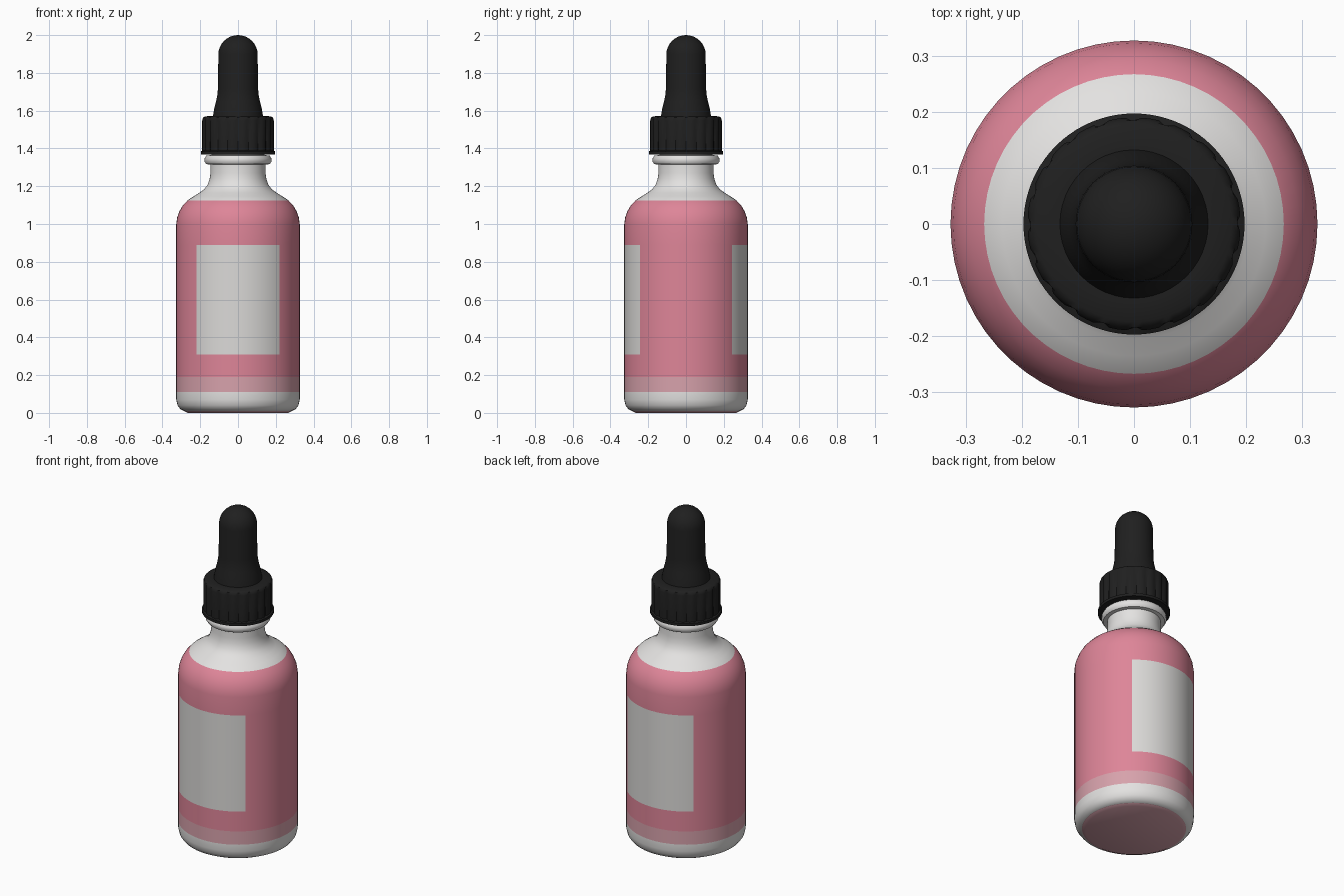
import bpy, bmesh, math

if "Cube" in bpy.data.objects:
    bpy.data.objects.remove(bpy.data.objects["Cube"])


def material(name, rgb):
    m = bpy.data.materials.new(name)
    m.diffuse_color = (*rgb, 1)
    m.use_nodes = True
    m.node_tree.nodes["Principled BSDF"].inputs["Base Color"].default_value = m.diffuse_color
    return m


WHITE = material("white_glass", (0.77, 0.76, 0.75))
PINK = material("pink", (0.73, 0.235, 0.315))
PALE = material("pale_pink", (0.68, 0.36, 0.41))
LABEL = material("label_white", (0.71, 0.70, 0.685))
BLACK = material("black_rubber", (0.014, 0.014, 0.014))


def lathe(name, profile, mats, segs=60, rule=None, groove=None):
    """Spin (radius, z) points about z; angle 0 faces the front (-y)."""
    bm = bmesh.new()
    rings = []
    for r, z in profile:
        ring = []
        for i in range(segs):
            a = 2 * math.pi * i / segs
            rr = r - (groove(i, r, z) if groove else 0)
            ring.append(bm.verts.new((rr * math.sin(a), -rr * math.cos(a), z)))
        rings.append(ring)
    for lo, hi in zip(rings, rings[1:]):
        for i in range(segs):
            j = (i + 1) % segs
            bm.faces.new((lo[i], lo[j], hi[j], hi[i]))
    bmesh.ops.remove_doubles(bm, verts=bm.verts, dist=1e-5)
    bmesh.ops.recalc_face_normals(bm, faces=bm.faces)
    for f in bm.faces:
        f.smooth = True
        if rule:
            f.material_index = rule(f.calc_center_median())
    me = bpy.data.meshes.new(name)
    bm.to_mesh(me)
    bm.free()
    for m in mats:
        me.materials.append(m)
    me.set_sharp_from_angle(angle=math.radians(40))
    ob = bpy.data.objects.new(name, me)
    bpy.context.collection.objects.link(ob)
    return ob


# Bottle: painted bands by height, labels on front and back by direction
def bottle_colour(c):
    r = math.hypot(c.x, c.y)
    if c.z < 0.012 and r < 0.29:
        return 2
    if c.z < 0.11:
        return 0
    if c.z < 0.19:
        return 2
    if c.z > 1.125:
        return 0
    angle = math.degrees(math.atan2(abs(c.x), abs(c.y)))
    if 0.31 < c.z < 0.89 and angle < 42:
        return 3
    return 1


lathe("bottle", [
    (0, 0.008), (0.27, 0.008), (0.285, 0.01), (0.305, 0.02), (0.32, 0.04),
    (0.327, 0.07), (0.327, 0.11), (0.327, 0.19), (0.327, 0.31), (0.327, 0.89),
    (0.327, 1.0), (0.322, 1.035), (0.31, 1.068), (0.293, 1.097), (0.267, 1.125),
    (0.235, 1.147), (0.205, 1.165), (0.178, 1.185), (0.16, 1.21), (0.15, 1.24),
    (0.146, 1.27), (0.146, 1.315), (0.168, 1.317), (0.177, 1.33), (0.177, 1.347),
    (0.168, 1.362), (0.14, 1.365), (0.14, 1.38), (0, 1.38),
], [WHITE, PINK, PALE, LABEL], rule=bottle_colour)

# Base foot touching the ground
lathe("bottle_base", [(0, 0), (0.265, 0), (0.283, 0.009), (0, 0.009)], [PALE])


# Screw cap with narrow vertical grooves
def cap_groove(i, r, z):
    return 0.008 if i % 4 == 0 and r > 0.18 and 1.385 < z < 1.56 else 0


lathe("screw_cap", [
    (0, 1.368), (0.185, 1.368), (0.197, 1.368), (0.197, 1.384), (0.19, 1.388),
    (0.19, 1.548), (0.185, 1.563), (0.174, 1.57), (0.135, 1.572), (0, 1.572),
], [BLACK], segs=80, groove=cap_groove)

# Rubber bulb with flared collar and domed tip
dome = [(0.104 * math.cos(t), 1.897 + 0.103 * math.sin(t))
        for t in (math.pi / 2 * k / 8 for k in range(9))]
lathe("dropper_bulb", [
    (0, 1.56), (0.134, 1.56), (0.13, 1.585), (0.125, 1.615), (0.116, 1.65),
    (0.109, 1.685), (0.106, 1.72),
] + dome, [BLACK], segs=48)
